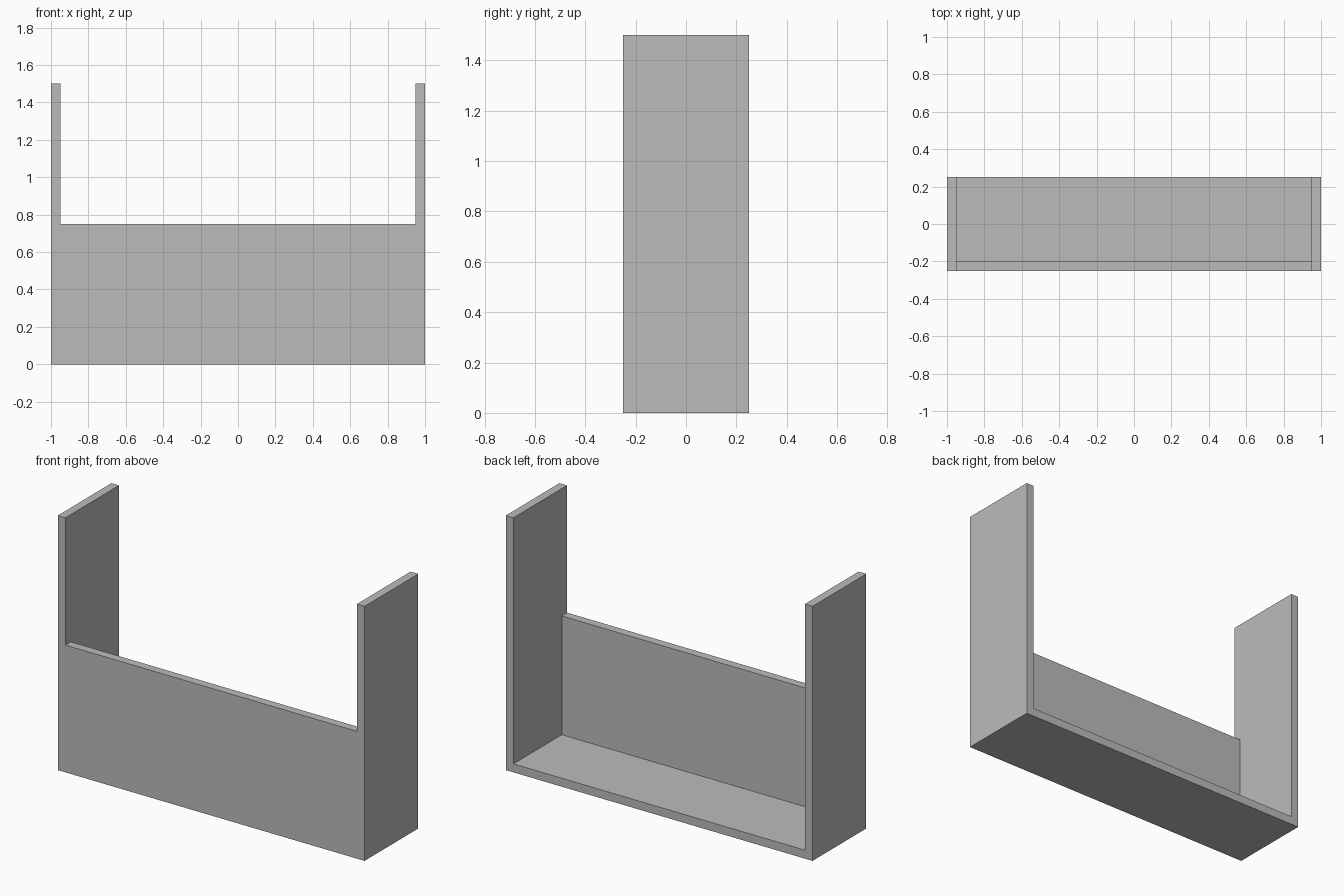
import bpy
import bmesh
from mathutils import Matrix, Vector

default = bpy.data.objects.get("Cube")
if default:
    bpy.data.objects.remove(default, do_unlink=True)

WIDTH, DEPTH, HEIGHT = 2.0, 0.5, 1.5
WALL = 0.05
FRONT_HEIGHT = 0.75

grey = bpy.data.materials.new("plain grey")
grey.use_nodes = True
grey.diffuse_color = (0.5, 0.5, 0.5, 1)
grey.node_tree.nodes["Principled BSDF"].inputs["Base Color"].default_value = (0.5, 0.5, 0.5, 1)


def box(name, low, high):
    """Box object spanning two opposite corners."""
    low, high = Vector(low), Vector(high)
    bm = bmesh.new()
    bmesh.ops.create_cube(bm, size=1, matrix=Matrix.LocRotScale((low + high) / 2, None, high - low))
    mesh = bpy.data.meshes.new(name)
    bm.to_mesh(mesh)
    bm.free()
    mesh.materials.append(grey)
    obj = bpy.data.objects.new(name, mesh)
    bpy.context.collection.objects.link(obj)
    return obj


half_w, half_d = WIDTH / 2, DEPTH / 2
inner = half_w - WALL

# Solid block that becomes the floor, side walls and front panel
body = box("open_box", (-half_w, -half_d, 0), (half_w, half_d, HEIGHT))

# Hollow behind the front panel, and the opening above it
cutters = [
    box("hollow_cutter", (-inner, WALL - half_d, WALL), (inner, DEPTH, WIDTH)),
    box("opening_cutter", (-inner, -DEPTH, FRONT_HEIGHT), (inner, DEPTH, WIDTH + WALL)),
]
for cutter in cutters:
    cutter.hide_render = True
    cut = body.modifiers.new(cutter.name, "BOOLEAN")
    cut.operation = "DIFFERENCE"
    cut.solver = "EXACT"
    cut.object = cutter

# Bake the cuts and drop the cutters
graph = bpy.context.evaluated_depsgraph_get()
result = bpy.data.meshes.new_from_object(body.evaluated_get(graph))
body.modifiers.clear()
body.data = result
for cutter in cutters:
    bpy.data.objects.remove(cutter, do_unlink=True)
